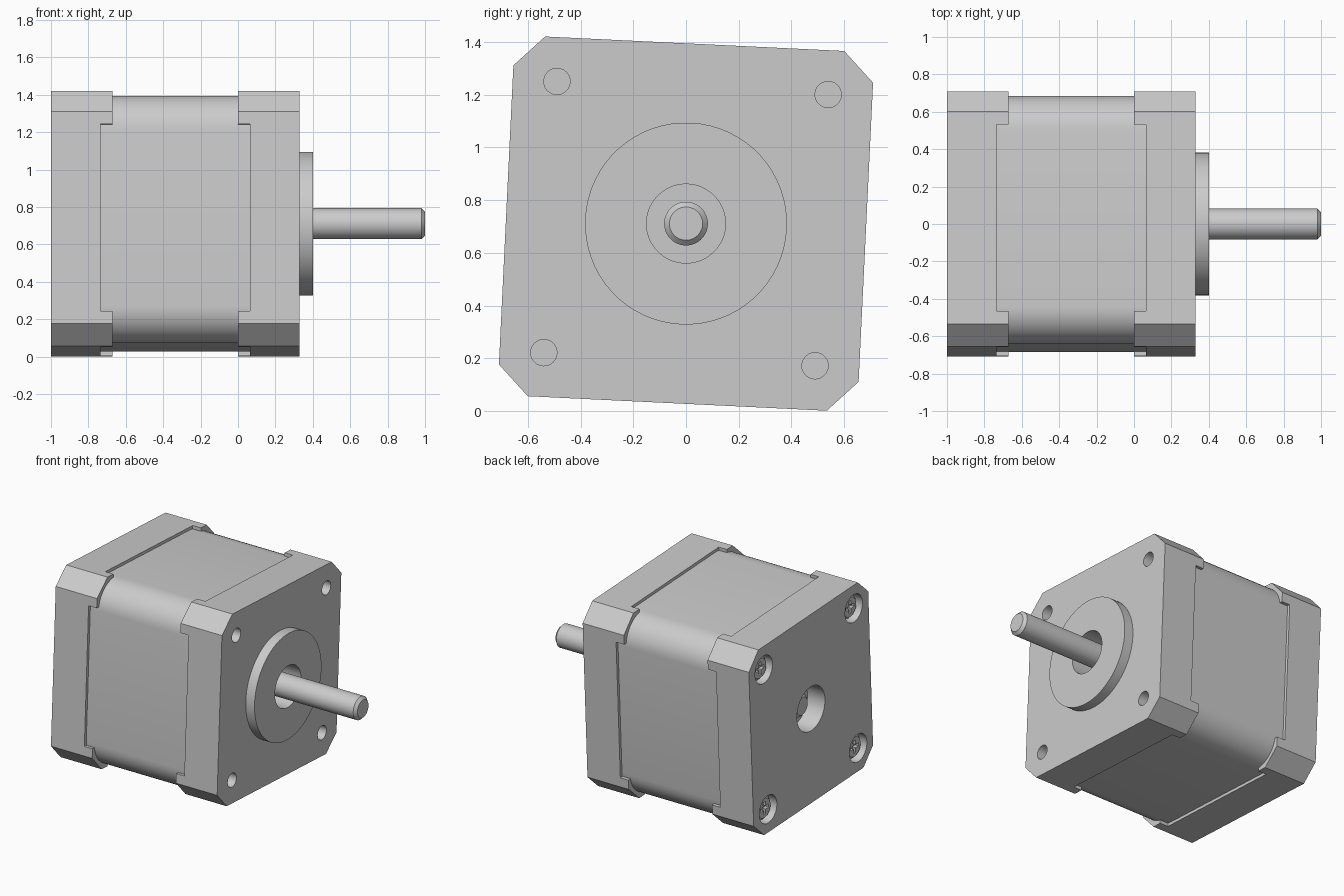
import bpy, bmesh, math
from mathutils import Matrix

cube = bpy.data.objects.get("Cube")
if cube:
    bpy.data.objects.remove(cube)

metal = bpy.data.materials.new("grey metal")
metal.use_nodes = True
GREY = (0.6, 0.6, 0.6, 1)
metal.diffuse_color = GREY
metal.node_tree.nodes["Principled BSDF"].inputs["Base Color"].default_value = GREY

# Everything is built around the x axis, then turned slightly and lifted
PLACE = Matrix.Translation((0, 0, 0.711)) @ Matrix.Rotation(math.radians(-2.77), 4, "X")
HALF, CHAMFER, LUG, HOLE = 0.683, 0.115, 0.5, 0.515
CORNERS = [(y, z) for y in (-HOLE, HOLE) for z in (-HOLE, HOLE)]


def finish(name, bm):
    bmesh.ops.recalc_face_normals(bm, faces=bm.faces)
    bm.transform(PLACE)
    mesh = bpy.data.meshes.new(name)
    bm.to_mesh(mesh)
    bm.free()
    mesh.materials.append(metal)
    obj = bpy.data.objects.new(name, mesh)
    bpy.context.collection.objects.link(obj)
    return obj


def prism(name, outline, x0, x1):
    """Extrude a (y, z) outline along x."""
    bm = bmesh.new()
    face = bm.faces.new([bm.verts.new((x0, y, z)) for y, z in outline])
    top = bmesh.ops.extrude_face_region(bm, geom=[face])["geom"]
    verts = [v for v in top if isinstance(v, bmesh.types.BMVert)]
    bmesh.ops.translate(bm, verts=verts, vec=(x1 - x0, 0, 0))
    return finish(name, bm)


def turned(name, profile, centre=(0, 0), n=48):
    """Turn an (x, radius) profile into a solid with closed ends."""
    bm = bmesh.new()
    rings = []
    for x, r in profile:
        rings.append([bm.verts.new((x, centre[0] + r * math.cos(a), centre[1] + r * math.sin(a)))
                      for a in (math.tau * i / n for i in range(n))])
    for a, b in zip(rings, rings[1:]):
        for i in range(n):
            j = (i + 1) % n
            bm.faces.new((a[i], a[j], b[j], b[i]))
    bm.faces.new(rings[0])
    bm.faces.new(rings[-1])
    return finish(name, bm)


def cut(obj, cutters):
    for c in cutters:
        mod = obj.modifiers.new("cut", "BOOLEAN")
        mod.operation, mod.solver, mod.object = "DIFFERENCE", "EXACT", c
        bpy.context.view_layer.objects.active = obj
        bpy.ops.object.modifier_apply(modifier=mod.name)
        bpy.data.objects.remove(c)


def plus(a, b, cy=0, cz=0):
    """Plus-shaped outline with arm half-width a and reach b."""
    quarter = [(b, -a), (b, a), (a, a)]
    pts = []
    for _ in range(4):
        pts += quarter
        quarter = [(-z, y) for y, z in quarter]
    return [(cy + y, cz + z) for y, z in pts]


# Outlines: chamfered square for the end covers, rounded square for the body
octagon = []
quarter = [(HALF, HALF - CHAMFER), (HALF - CHAMFER, HALF)]
for _ in range(4):
    octagon += quarter
    quarter = [(-z, y) for y, z in quarter]

BODY, RADIUS, STEPS = 0.662, 0.19, 10
rounded = []
for k in range(4):
    mid = math.pi / 4 + k * math.pi / 2
    cy = math.copysign(BODY - RADIUS, math.cos(mid))
    cz = math.copysign(BODY - RADIUS, math.sin(mid))
    for i in range(STEPS + 1):
        a = k * math.pi / 2 + i / STEPS * math.pi / 2
        rounded.append((cy + RADIUS * math.cos(a), cz + RADIUS * math.sin(a)))

prism("motor_body", rounded, -0.75, 0.08)

# Front cover with corner lugs, bearing bore and mounting holes
front = prism("front_cover", octagon, 0, 0.33)
cut(front, [prism("lug_cutter", plus(LUG, 0.9), -0.2, 0.065),
            turned("bore_cutter", [(0.2, 0.15), (0.5, 0.15)])])
cut(front, [turned("hole_cutter", [(0.15, 0.05), (0.5, 0.05)], c, 24) for c in CORNERS])

# Raised pilot ring around the shaft
ring = turned("pilot_ring", [(0.33, 0.383), (0.4, 0.383)], n=64)
cut(ring, [turned("bore_cutter", [(0.2, 0.15), (0.5, 0.15)])])

# Rear cover with corner lugs, shaft opening and screw recesses
rear = prism("rear_cover", octagon, -1, -0.67)
cut(rear, [prism("lug_cutter", plus(LUG, 0.9), -0.735, -0.5),
           turned("bore_cutter", [(-1.2, 0.16), (-0.86, 0.16)])])
cut(rear, [turned("recess_cutter", [(-1.2, 0.1), (-0.92, 0.1)], c, 32) for c in CORNERS])

# Screw heads with cross recesses
for i, c in enumerate(CORNERS):
    screw = turned(f"rear_screw_{i + 1}", [(-0.97, 0.07), (-0.955, 0.085), (-0.9, 0.085)], c, 32)
    cut(screw, [prism("cross_cutter", plus(0.012, 0.045, *c), -1.1, -0.945)])

# Output shaft with chamfered ends
turned("shaft", [(-0.93, 0.063), (-0.91, 0.083), (0.98, 0.083), (1, 0.063)])

for obj in bpy.context.collection.objects:
    if obj.type == "MESH" and obj.data.materials and obj.data.materials[0] == metal:
        bpy.ops.object.select_all(action="DESELECT")
        obj.select_set(True)
        bpy.context.view_layer.objects.active = obj
        bpy.ops.object.shade_smooth_by_angle(angle=math.radians(30))
